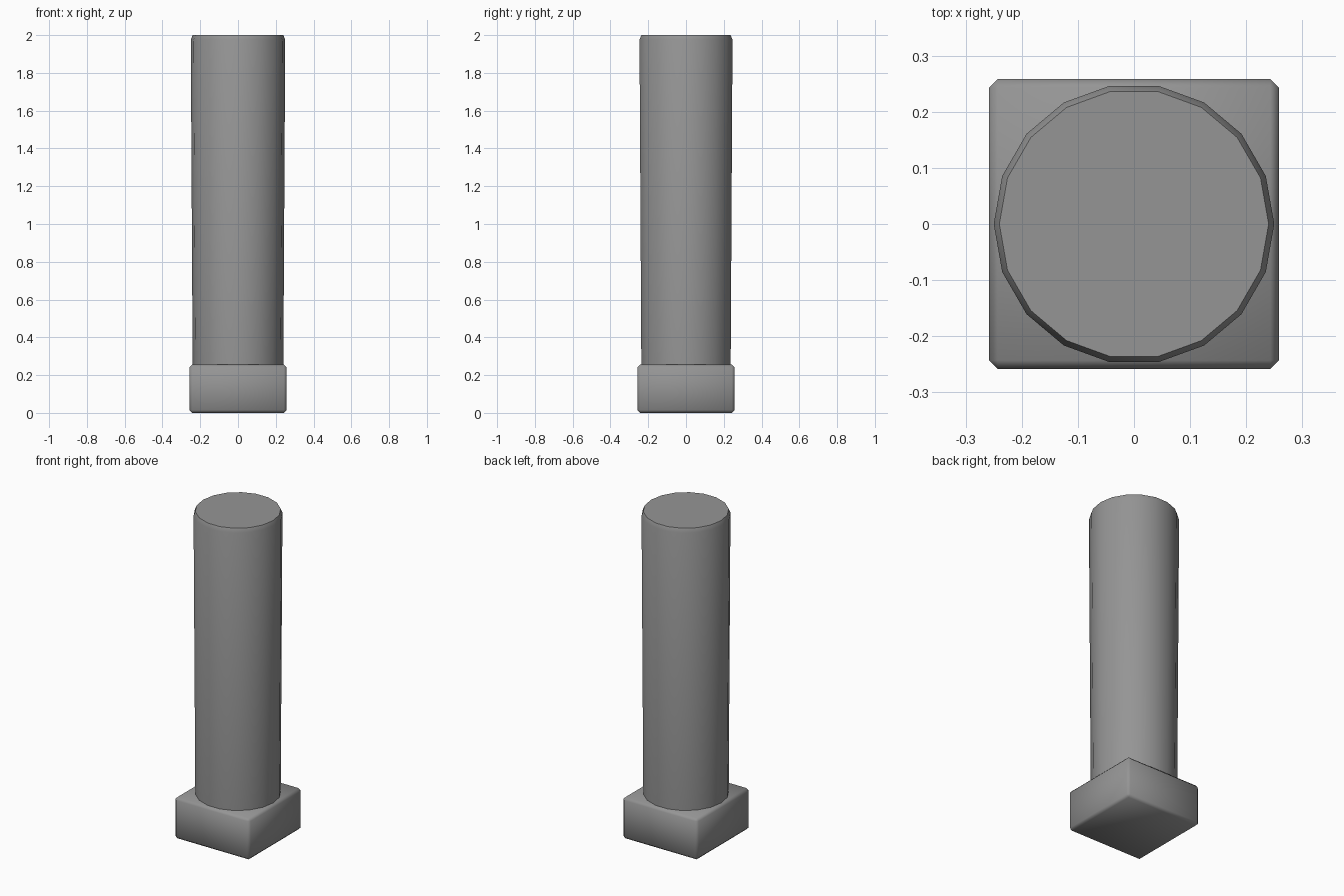
import bpy
import bmesh
import math

cube = bpy.data.objects.get("Cube")
if cube:
    bpy.data.objects.remove(cube, do_unlink=True)

# Stone colour
stone = bpy.data.materials.new("grey_stone")
stone.use_nodes = True
colour = (0.3, 0.3, 0.3, 1)
stone.diffuse_color = colour
stone.node_tree.nodes["Principled BSDF"].inputs["Base Color"].default_value = colour


def add_part(name, bm, sharp_angle):
    bmesh.ops.recalc_face_normals(bm, faces=bm.faces)
    mesh = bpy.data.meshes.new(name)
    bm.to_mesh(mesh)
    bm.free()
    mesh.materials.append(stone)
    part = bpy.data.objects.new(name, mesh)
    bpy.context.collection.objects.link(part)
    bpy.ops.object.select_all(action="DESELECT")
    part.select_set(True)
    bpy.context.view_layer.objects.active = part
    bpy.ops.object.shade_smooth_by_angle(angle=math.radians(sharp_angle))
    return part


# Square base with softly shaded chamfers
WIDTH, HEIGHT = 0.516, 0.255
bm = bmesh.new()
bmesh.ops.create_cube(bm, size=1)
bmesh.ops.scale(bm, vec=(WIDTH, WIDTH, HEIGHT), verts=bm.verts)
bmesh.ops.translate(bm, vec=(0, 0, HEIGHT / 2), verts=bm.verts)
bmesh.ops.bevel(bm, geom=bm.edges[:], offset=0.015, segments=1, affect="EDGES")
add_part("square_base", bm, 80)

# Column shaft: rings of (radius, height), widening slightly towards a chamfered top
SIDES = 18
profile = [(0.24, 0.24), (0.25, 1.975), (0.24, 2.0)]
bm = bmesh.new()
rings = []
for radius, z in profile:
    rings.append([bm.verts.new((radius * math.cos(math.tau * i / SIDES),
                                radius * math.sin(math.tau * i / SIDES), z))
                  for i in range(SIDES)])
for low, high in zip(rings, rings[1:]):
    for i in range(SIDES):
        j = (i + 1) % SIDES
        bm.faces.new((low[i], low[j], high[j], high[i]))
bm.faces.new(rings[0])
bm.faces.new(rings[-1])
add_part("column_shaft", bm, 40)
